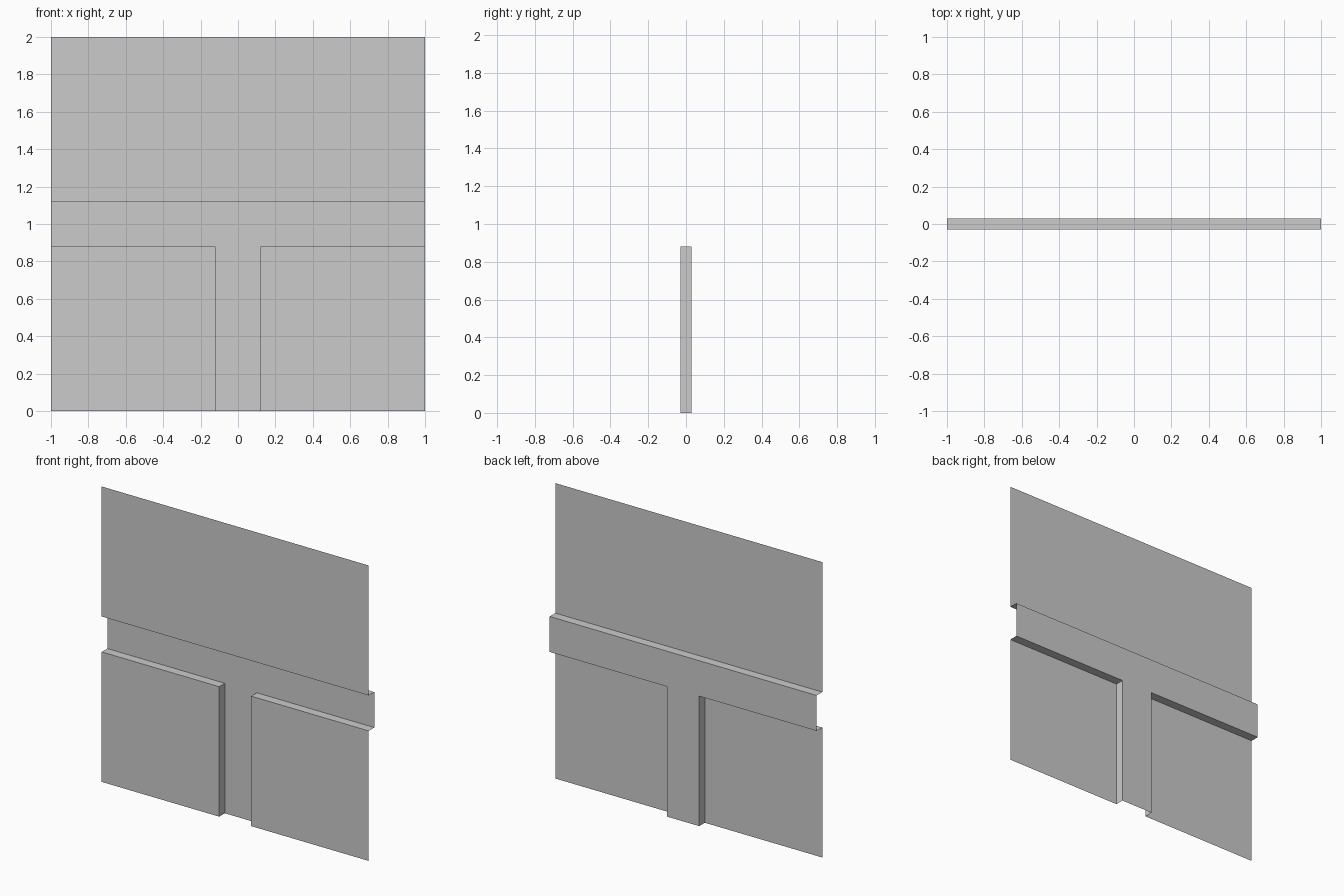
import bpy
import bmesh

# Remove the default cube
cube = bpy.data.objects.get("Cube")
if cube:
    bpy.data.objects.remove(cube, do_unlink=True)

HALF = 1.0     # half width of the panel
GROOVE = 0.12  # half width of the channels
DEPTH = 0.03   # half depth of the relief
MID = 1.0      # height of the horizontal channel
TOP = 2.0
LOW, HIGH = MID - GROOVE, MID + GROOVE

grey = bpy.data.materials.new("plain_grey")
grey.use_nodes = True
colour = (0.6, 0.6, 0.6, 1.0)
grey.diffuse_color = colour
grey.node_tree.nodes["Principled BSDF"].inputs["Base Color"].default_value = colour


def sheet(name, quads):
    """Build one open sheet from quads, welding shared corners."""
    bm = bmesh.new()
    for quad in quads:
        bm.faces.new([bm.verts.new(p) for p in quad])
    bmesh.ops.remove_doubles(bm, verts=bm.verts, dist=0.0001)
    mesh = bpy.data.meshes.new(name)
    bm.to_mesh(mesh)
    bm.free()
    mesh.materials.append(grey)
    obj = bpy.data.objects.new(name, mesh)
    bpy.context.collection.objects.link(obj)
    return obj


def upright(x0, x1, z0, z1, y):
    """Quad facing the front."""
    return [(x0, y, z0), (x1, y, z0), (x1, y, z1), (x0, y, z1)]


def ledge(x0, x1, z, up):
    """Horizontal step between the raised and the recessed level."""
    quad = [(x0, -DEPTH, z), (x1, -DEPTH, z), (x1, DEPTH, z), (x0, DEPTH, z)]
    return quad if up else quad[::-1]


# Raised upper panel with the step under it
sheet("upper_panel", [upright(-HALF, HALF, HIGH, TOP, -DEPTH),
                      ledge(-HALF, HALF, HIGH, False)])

# Raised lower panels with their top step and inner side wall
for name, side in (("left", 1), ("right", -1)):
    x0, x1 = sorted((side * GROOVE, side * HALF))
    x = side * GROOVE
    wall = [(x, -DEPTH, 0), (x, -DEPTH, LOW), (x, DEPTH, LOW), (x, DEPTH, 0)]
    if side < 0:
        wall.reverse()
    sheet(name + "_lower_panel", [upright(x0, x1, 0, LOW, -DEPTH),
                                  ledge(x0, x1, LOW, True), wall])

# Recessed T-shaped channel floor
sheet("channel_floor", [upright(-HALF, -GROOVE, LOW, HIGH, DEPTH),
                        upright(-GROOVE, GROOVE, LOW, HIGH, DEPTH),
                        upright(GROOVE, HALF, LOW, HIGH, DEPTH),
                        upright(-GROOVE, GROOVE, 0, LOW, DEPTH)])
